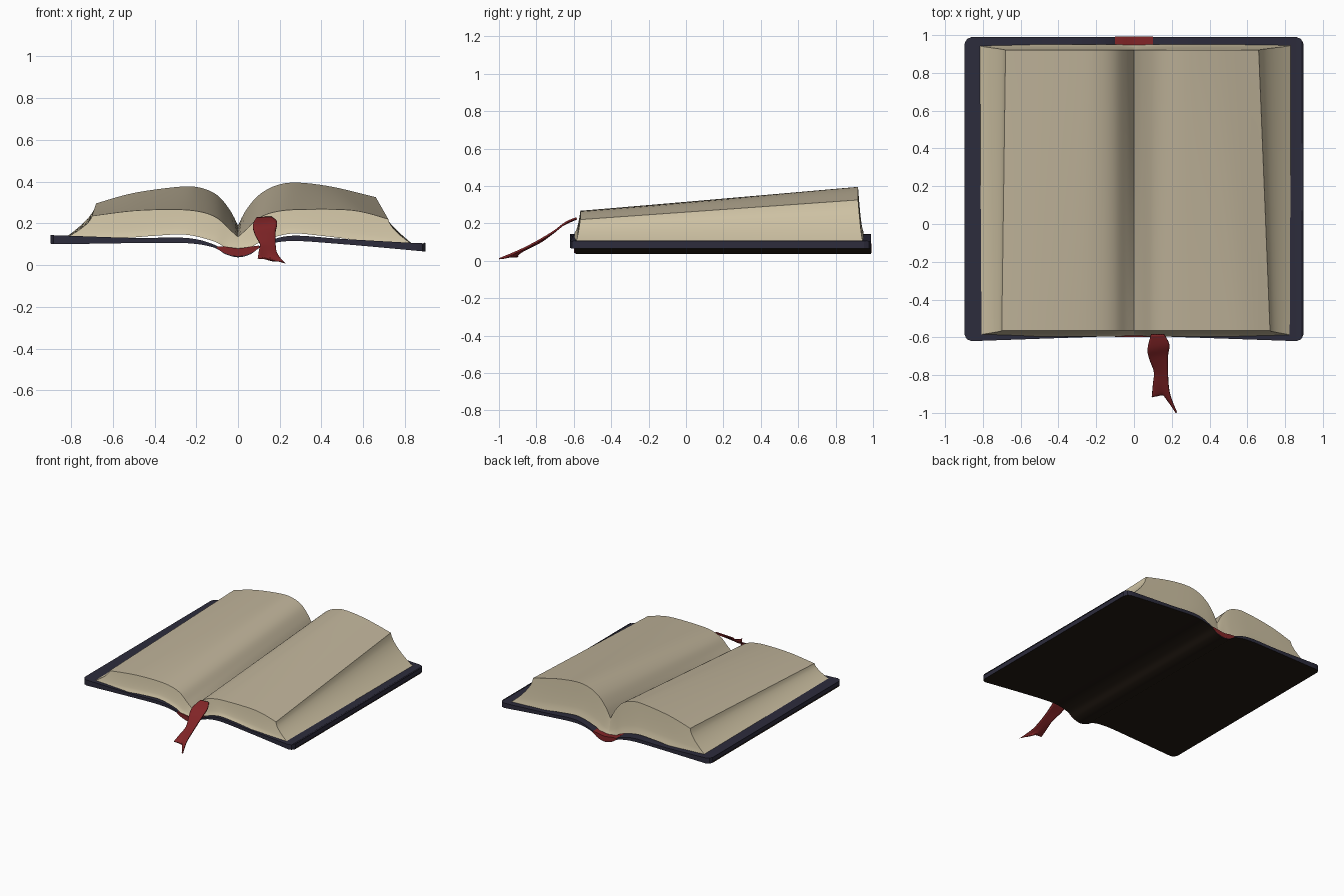
import bpy, bmesh
from mathutils import Vector

cube = bpy.data.objects.get("Cube")
if cube:
    bpy.data.objects.remove(cube, do_unlink=True)


def material(name, rgb):
    m = bpy.data.materials.new(name)
    m.use_nodes = True
    m.diffuse_color = (*rgb, 1)
    m.node_tree.nodes["Principled BSDF"].inputs["Base Color"].default_value = (*rgb, 1)
    return m


PAPER = material("paper", (0.52, 0.45, 0.32))
EDGES = material("page_edges", (0.62, 0.54, 0.37))
NAVY = material("navy_board", (0.026, 0.025, 0.045))
BROWN = material("dark_brown_leather", (0.016, 0.01, 0.006))
RED = material("red_ribbon", (0.22, 0.018, 0.02))


def spline(points, t):
    """Smooth curve through the points, t from 0 to 1."""
    p = [Vector(q) for q in points]
    s = min(max(t, 0), 1) * (len(p) - 1)
    i = min(int(s), len(p) - 2)
    f = s - i
    a, b, c, d = p[max(i - 1, 0)], p[i], p[i + 1], p[min(i + 2, len(p) - 1)]
    return b + 0.5 * f * (c - a + f * (2 * a - 5 * b + 4 * c - d + f * (3 * (b - c) + d - a)))


def sheet(bm, func, nu, nv, mat=0):
    """Grid of quads over the unit square."""
    rows = [[bm.verts.new(func(i / nu, j / nv)) for j in range(nv + 1)] for i in range(nu + 1)]
    for r, s in zip(rows, rows[1:]):
        for j in range(nv):
            bm.faces.new((r[j], r[j + 1], s[j + 1], s[j])).material_index = mat


def block(bm, func, nu, nv, nw, top=0, bottom=0, sides=0):
    """Closed body from a map of the unit cube: u across, v up, w to the back."""
    for v, mat in ((0, bottom), (1, top)):
        sheet(bm, lambda a, b: func(a, v, b), nu, nw, mat)
    for k in (0, 1):
        sheet(bm, lambda a, b: func(k, a, b), nv, nw, sides)
        sheet(bm, lambda a, b: func(a, b, k), nu, nv, sides)


def finish(name, bm, mats, angle=0.6):
    bmesh.ops.remove_doubles(bm, verts=bm.verts, dist=0.0005)
    bmesh.ops.recalc_face_normals(bm, faces=bm.faces)
    me = bpy.data.meshes.new(name)
    bm.to_mesh(me)
    bm.free()
    for m in mats:
        me.materials.append(m)
    ob = bpy.data.objects.new(name, me)
    bpy.context.collection.objects.link(ob)
    bpy.ops.object.select_all(action="DESELECT")
    ob.select_set(True)
    bpy.context.view_layer.objects.active = ob
    bpy.ops.object.shade_smooth_by_angle(angle=angle)
    return ob


# Page halves: (x, z) curves from the gutter outwards
def page_half(name, side, front, back, base):
    def shape(u, v, w):
        top = spline(front, u).lerp(spline(back, u), w)
        low = spline(base, u)
        x = top.x + (low.x - top.x) * (1 - v) ** 1.6
        z = low.y + (top.y - low.y) * v
        y_front = -0.595 + 0.03 * v ** 0.6
        y_back = 0.95 - 0.03 * v ** 0.6
        return side * x, y_front + (y_back - y_front) * w, z

    bm = bmesh.new()
    block(bm, shape, 36, 8, 16, top=0, bottom=1, sides=1)
    finish(name, bm, [PAPER, EDGES])


page_half("right_pages", -1,
          [(0, .135), (.04, .17), (.1, .225), (.18, .255), (.3, .266), (.5, .26), (.7, .235)],
          [(0, .19), (.04, .265), (.1, .335), (.18, .37), (.28, .375), (.5, .345), (.68, .295)],
          [(0, .075), (.06, .085), (.12, .115), (.25, .145), (.4, .14), (.6, .125), (.845, .12)])
page_half("left_pages", 1,
          [(0, .135), (.04, .17), (.1, .225), (.18, .255), (.3, .266), (.55, .262), (.72, .22)],
          [(0, .19), (.04, .265), (.1, .335), (.18, .38), (.28, .395), (.45, .375), (.66, .325)],
          [(0, .075), (.06, .085), (.12, .115), (.25, .15), (.4, .14), (.6, .115), (.85, .09)])


# Cover and spine lining: slabs from (x, low z, high z) sections
def slab(sections, y_front, y_back, bow):
    def shape(u, v, w):
        x, low, high = spline(sections, u)
        inset = 0.02 * max(0, (abs(x) - 0.87) / 0.02) ** 2
        a = y_front - bow * abs(x) + inset
        b = y_back - inset
        return x, a + (b - a) * w, low + (high - low) * v
    return shape


cover = [(-.89, .105, .142), (-.86, .1, .142), (-.5, .105, .13), (-.25, .105, .13),
         (-.12, .085, .1), (-.06, .052, .06), (0, .037, .045), (.06, .052, .06),
         (.12, .09, .1), (.25, .115, .14), (.5, .1, .125), (.86, .068, .105), (.89, .065, .108)]
bm = bmesh.new()
block(bm, slab(cover, -0.59, 0.99, 0.035), 72, 1, 2, top=0, bottom=1, sides=0)
for f in bm.faces:
    if abs(f.calc_center_median().x) < 0.3 and abs(f.normal.z) > 0.5:
        f.material_index = 1
finish("cover", bm, [NAVY, BROWN])

lining = [(-.1, .08, .09), (-.06, .056, .088), (0, .041, .08), (.06, .056, .088), (.1, .083, .093)]
bm = bmesh.new()
block(bm, slab(lining, -0.598, 0.992, 0), 20, 1, 1)
finish("spine_lining", bm, [RED])

# Bookmark ribbon with a notched tail
edge_a = [(.09, -.585, .225), (.072, -.66, .19), (.08, -.71, .15), (.105, -.78, .1),
          (.1, -.85, .065), (.095, -.915, .035)]
edge_b = [(.16, -.585, .228), (.187, -.64, .205), (.18, -.7, .16), (.18, -.8, .1),
          (.19, -.9, .05), (.225, -1, .01)]


def ribbon_point(u, v):
    p = spline(edge_a, v).lerp(spline(edge_b, v), u)
    p.y += 0.06 * (1 - abs(2 * u - 1)) * v ** 8
    return p


bm = bmesh.new()
sheet(bm, ribbon_point, 8, 28)
ribbon = finish("bookmark_ribbon", bm, [RED])
solid = ribbon.modifiers.new("thickness", "SOLIDIFY")
solid.thickness = 0.01
solid.offset = 0
